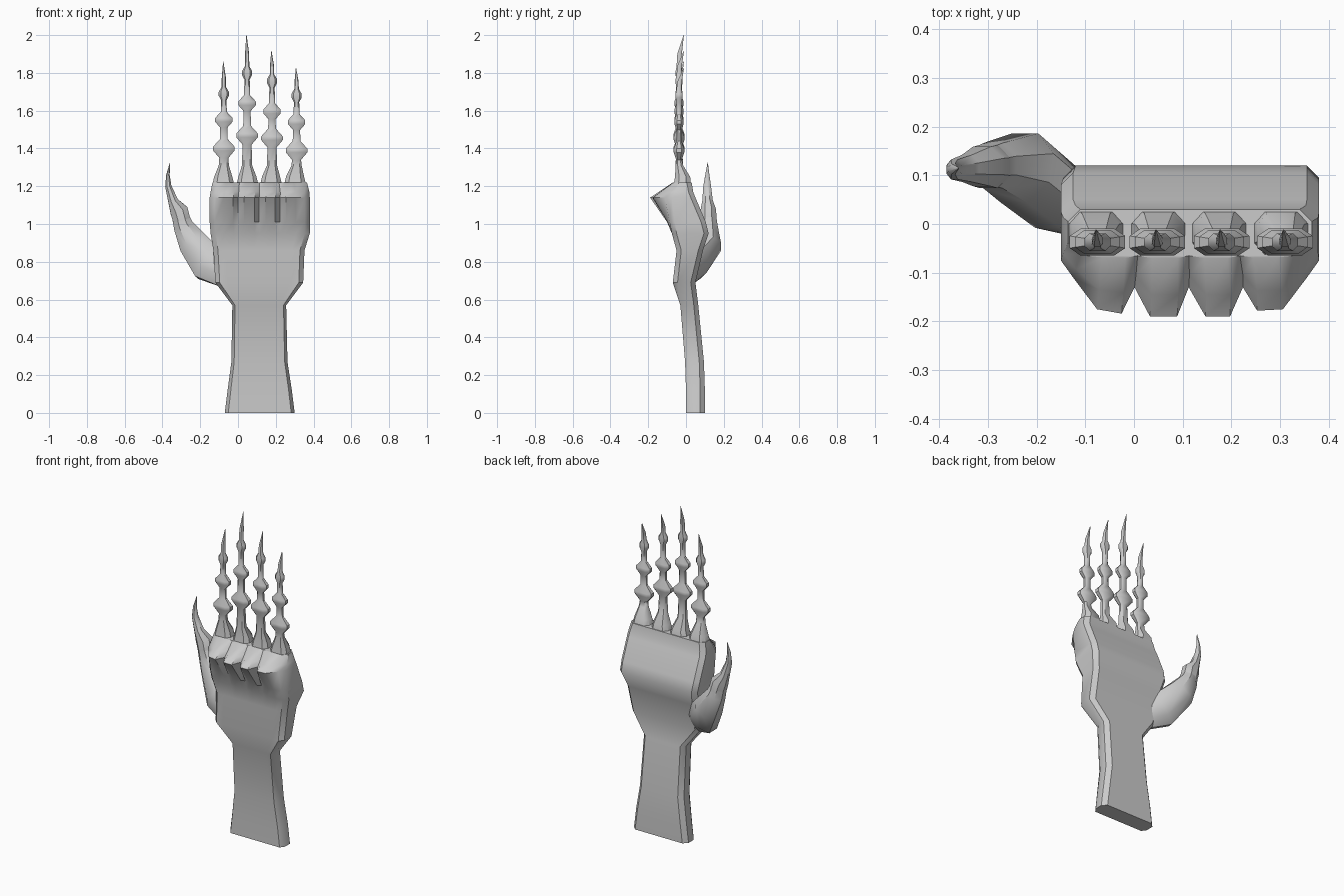
import bpy, bmesh, math
from mathutils import Vector

grey = bpy.data.materials.new("bone grey")
grey.diffuse_color = (0.6, 0.6, 0.6, 1)


def loft(name, rings, angle=40):
    """Skin a list of equal-length point rings and cap both ends."""
    bm = bmesh.new()
    rows = [[bm.verts.new(p) for p in ring] for ring in rings]
    n = len(rows[0])
    for a, b in zip(rows, rows[1:]):
        for i in range(n):
            j = (i + 1) % n
            bm.faces.new((a[i], a[j], b[j], b[i]))
    bm.faces.new(rows[0][::-1])
    bm.faces.new(rows[-1])
    bmesh.ops.recalc_face_normals(bm, faces=bm.faces)
    mesh = bpy.data.meshes.new(name)
    bm.to_mesh(mesh)
    bm.free()
    obj = bpy.data.objects.new(name, mesh)
    bpy.context.collection.objects.link(obj)
    mesh.materials.append(grey)
    bpy.context.view_layer.objects.active = obj
    obj.select_set(True)
    bpy.ops.object.shade_smooth_by_angle(angle=math.radians(angle))
    obj.select_set(False)
    return obj


# forearm and palm: front edge carries four knuckles (depth) split by valleys
FRONT = [(0.05, 1.3), (0.14, 0.25), (0.235, 0.1), (0.285, 1), (0.345, 0), (0.45, 0),
         (0.495, 1), (0.56, 0), (0.655, 0), (0.705, 1), (0.76, 0.2), (0.86, 0.25), (0.95, 1.3)]


def palm_ring(z, x0, x1, yf, yb, valley):
    w, c = x1 - x0, min(0.025, (yb - yf) * 0.25)
    ring = [(x0 + u * w, yf + d * valley, z) for u, d in FRONT]
    side = yf + 1.5 * valley + c
    return ([(x0, side, z)] + ring + [(x1, side, z), (x1, yb - c, z),
            (x1 - c, yb, z), (x0 + c, yb, z), (x0, yb - c, z)])


loft("forearm_and_palm", [palm_ring(*r) for r in [
    (0.00, -0.07, 0.30, 0.00, 0.10, 0),
    (0.12, -0.055, 0.285, 0.00, 0.10, 0),
    (0.27, -0.035, 0.262, -0.005, 0.095, 0),
    (0.57, -0.03, 0.255, -0.03, 0.065, 0),
    (0.69, -0.12, 0.345, -0.07, 0.05, 0),
    (0.86, -0.13, 0.352, -0.05, 0.09, 0),
    (0.95, -0.145, 0.38, -0.075, 0.12, 0),
    (1.01, -0.15, 0.38, -0.10, 0.105, 0.01),
    (1.14, -0.15, 0.38, -0.19, 0.05, 0.06),
    (1.17, -0.145, 0.378, -0.145, 0.038, 0.04),
    (1.22, -0.135, 0.365, -0.07, 0.03, 0.005)]])


def finger_ring(z, cx, cy, hx, hy):
    return [(cx + sx * hx, cy + sy * hy, z) for sx, sy in
            [(-1, -.45), (-.6, -1), (.6, -1), (1, -.45), (1, .45), (.6, 1), (-.6, 1), (-1, .45)]]


# fingers: flared root, three diamond joints on thin shafts, pointed claw
for name, base, cx, joints, tip in [
        ("index_finger", -0.078, -0.075, (1.40, 1.552, 1.69), 1.86),
        ("middle_finger", 0.05, 0.048, (1.47, 1.64, 1.80), 2.0),
        ("ring_finger", 0.175, 0.18, (1.455, 1.597, 1.757), 1.915),
        ("little_finger", 0.302, 0.31, (1.39, 1.54, 1.68), 1.825)]:
    rings = [finger_ring(1.19, base, -0.02, 0.062, 0.048),
             finger_ring(1.25, base, -0.018, 0.048, 0.04),
             finger_ring(1.31, cx, -0.035, 0.027, 0.02)]
    for z, w, d, h, shaft in zip(joints, (0.057, 0.046, 0.027), (0.028, 0.024, 0.018),
                                 (0.05, 0.042, 0.035), (0.024, 0.019, 0.014)):
        rings += [finger_ring(z - h, cx, -0.037, shaft, 0.015),
                  finger_ring(z - 0.011, cx, -0.037, w, d),
                  finger_ring(z + 0.009, cx, -0.037, w, d),
                  finger_ring(z + h, cx, -0.037, shaft * 0.85, 0.013)]
    top = joints[-1]
    rings += [finger_ring(top + (tip - top) * 0.5, cx, -0.034, 0.011, 0.012),
              finger_ring(tip, cx - 0.003, -0.012, 0.001, 0.001)]
    loft(name, rings)


# thumb: rings set across a bent path, half-sizes in the xz plane and in depth
def thumb_loft(name, path):
    rings = []
    for i, (x, y, z, a, b) in enumerate(path):
        p, q = path[max(i - 1, 0)], path[min(i + 1, len(path) - 1)]
        d = (Vector(q[:3]) - Vector(p[:3])).normalized()
        s = d.cross(Vector((0, 1, 0))).normalized()
        t = s.cross(d)
        rings.append([Vector((x, y, z)) + s * a * math.cos(k) + t * b * math.sin(k)
                      for k in [math.pi * (j + 0.5) / 4 for j in range(8)]])
    loft(name, rings)


thumb_loft("thumb", [
    (-0.06, 0.00, 0.745, 0.09, 0.04), (-0.155, 0.05, 0.79, 0.105, 0.07),
    (-0.235, 0.115, 0.895, 0.085, 0.08), (-0.29, 0.12, 0.99, 0.057, 0.05),
    (-0.305, 0.118, 1.04, 0.048, 0.045)])
thumb_loft("thumb_claw", [
    (-0.298, 0.118, 1.02, 0.05, 0.048), (-0.312, 0.118, 1.07, 0.052, 0.044),
    (-0.343, 0.114, 1.12, 0.029, 0.03), (-0.369, 0.112, 1.20, 0.018, 0.022),
    (-0.371, 0.113, 1.26, 0.01, 0.012), (-0.36, 0.115, 1.325, 0.001, 0.001)])
